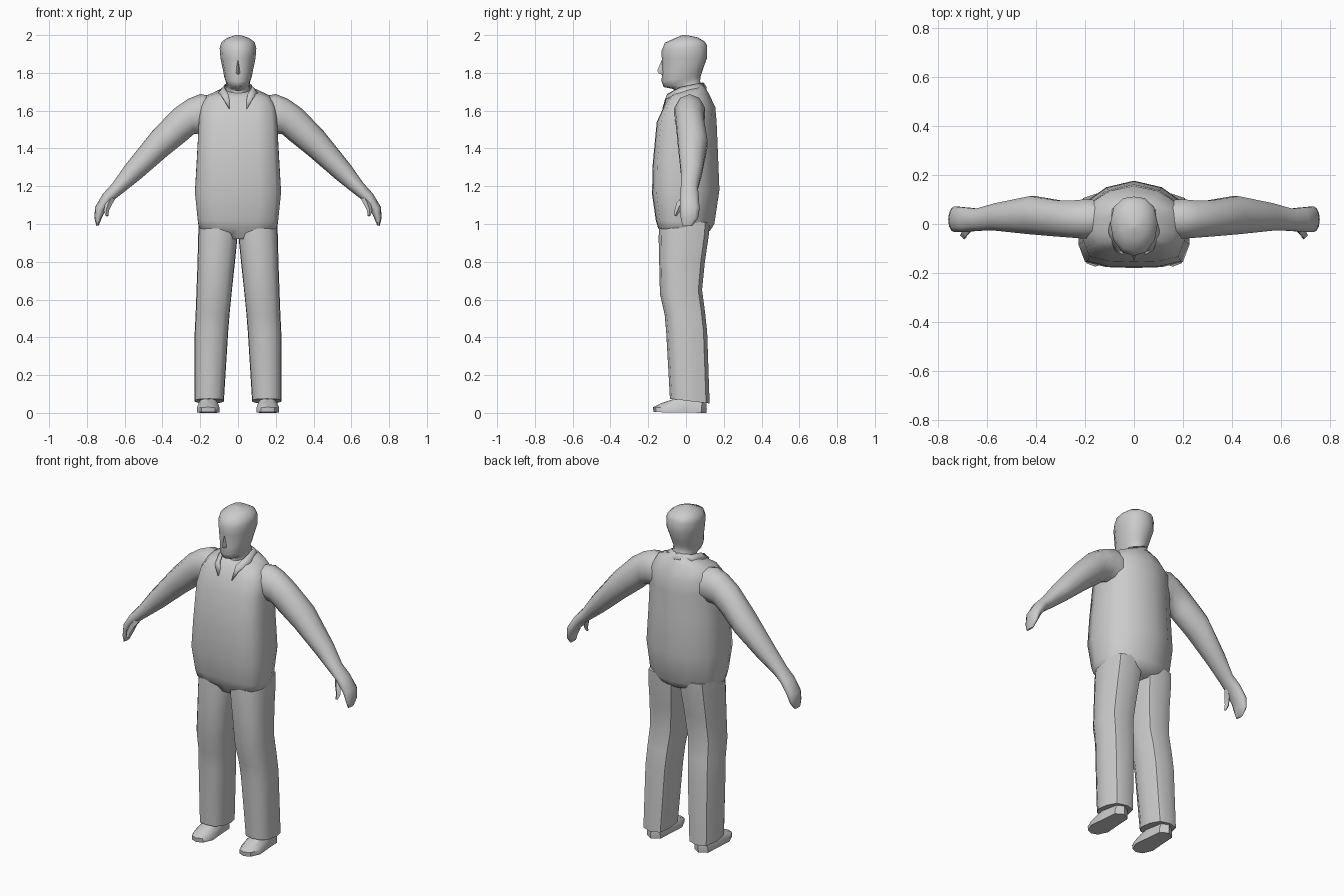
import bpy, bmesh, math
from mathutils import Vector

grey = bpy.data.materials.new("light_grey")
grey.diffuse_color = (0.6, 0.6, 0.6, 1)


def finish(name, bm, mirror=False, angle=60):
    """Turn a bmesh into a smooth-shaded, optionally mirrored object."""
    bmesh.ops.recalc_face_normals(bm, faces=bm.faces)
    me = bpy.data.meshes.new(name)
    bm.to_mesh(me)
    bm.free()
    me.materials.append(grey)
    ob = bpy.data.objects.new(name, me)
    bpy.context.collection.objects.link(ob)
    bpy.ops.object.select_all(action='DESELECT')
    ob.select_set(True)
    bpy.context.view_layer.objects.active = ob
    bpy.ops.object.shade_smooth_by_angle(angle=math.radians(angle))
    if mirror:
        ob.modifiers.new("mirror", 'MIRROR').use_mirror_merge = False
    return ob


def loft(name, rings, mirror=False, angle=60):
    """Skin a list of equally sized point rings and cap both ends."""
    bm = bmesh.new()
    loops = [[bm.verts.new(p) for p in r] for r in rings]
    n = len(loops[0])
    for a, b in zip(loops, loops[1:]):
        for i in range(n):
            j = (i + 1) % n
            bm.faces.new((a[i], a[j], b[j], b[i]))
    bm.faces.new(loops[0])
    bm.faces.new(loops[-1])
    return finish(name, bm, mirror, angle)


def ring(profile, x0, x1, yf, yb, zf, zb):
    """Fit a unit outline to a box; height runs from zf in front to zb behind."""
    return [((x0 + x1) / 2 + px * (x1 - x0) / 2, (yf + yb) / 2 + py * (yb - yf) / 2,
             zf + (zb - zf) * (py + 1) / 2) for px, py in profile]


def symmetric(half):
    """Complete a right-hand outline that starts and ends on the centre line."""
    return half + [(-x, y) for x, y in half[-2:0:-1]]


BODY = symmetric([(0, -1), (.5, -.98), (.88, -.86), (1, -.45), (1, .1), (.88, .5), (.5, .85), (0, 1)])
HEAD = symmetric([(0, -1), (.5, -.88), (.88, -.45), (1, .1), (.85, .65), (.45, .95), (0, 1)])
LEG = symmetric([(0, -1), (.62, -.9), (.97, -.5), (1, .2), (.72, .82), (0, 1)])
SHOE = symmetric([(0, -1), (.6, -.9), (1, -.5), (.85, .2), (.75, .8), (0, 1)])

# torso: (half width, front y, back y, front z, back z)
loft("torso", [ring(BODY, -w, w, yf, yb, zf, zb) for w, yf, yb, zf, zb in [
    (.12, -.11, .09, .92, .94), (.205, -.148, .128, .98, .965), (.212, -.16, .15, 1.02, 1.0),
    (.228, -.18, .177, 1.16, 1.18), (.217, -.176, .168, 1.32, 1.40), (.207, -.155, .162, 1.54, 1.54),
    (.200, -.118, .155, 1.62, 1.62), (.165, -.095, .118, 1.665, 1.695), (.085, -.07, .095, 1.69, 1.735)]])

# head and neck
loft("head", [ring(HEAD, -w, w, yf, yb, zf, zb) for w, yf, yb, zf, zb in [
    (.075, -.075, .09, 1.62, 1.66), (.064, -.055, .08, 1.705, 1.74), (.062, -.07, .075, 1.715, 1.755),
    (.064, -.118, .076, 1.725, 1.775), (.072, -.13, .08, 1.755, 1.79), (.079, -.126, .09, 1.80, 1.82),
    (.093, -.128, .112, 1.875, 1.88), (.097, -.13, .112, 1.915, 1.945), (.088, -.112, .10, 1.96, 1.965),
    (.058, -.062, .062, 1.982, 1.988), (.012, -.02, .0, 2.0, 2.0)]])

# nose
loft("nose", [[(-w, -.11, z), (0, y, z), (w, -.11, z)] for w, y, z in [
    (.008, -.128, 1.87), (.014, -.152, 1.812), (.016, -.145, 1.798), (.012, -.124, 1.79)]])

# trouser legs: (inner x, outer x, front y, back y, front z, back z)
loft("trouser_leg", [ring(LEG, *r) for r in [
    (.075, .230, -.085, .125, .075, .05), (.052, .229, -.105, .112, .43, .43),
    (.044, .224, -.113, .10, .52, .54), (.033, .220, -.138, .085, .63, .65),
    (.016, .214, -.142, .10, .80, .80), (.002, .211, -.145, .122, .93, .95),
    (.001, .206, -.14, .125, 1.01, 1.01)]], True, 50)

# shoes with flat soles
loft("shoe", [ring(SHOE, *r) for r in [
    (.098, .218, -.172, .108, .004, 0), (.098, .218, -.175, .11, .03, .02),
    (.106, .208, -.13, .108, .052, .05), (.118, .198, -.075, .10, .07, .075),
    (.122, .194, -.06, .098, .10, .10)]], True, 45)

# arms and palms: (upper x, upper z, lower x, lower z, front y, back y)
arm = [(.10, 1.67, .13, 1.48, -.06, .10), (.20, 1.688, .20, 1.48, -.064, .105),
       (.265, 1.662, .235, 1.475, -.06, .10), (.34, 1.61, .275, 1.44, -.055, .10),
       (.455, 1.49, .375, 1.36, -.046, .118), (.595, 1.315, .52, 1.235, -.03, .088),
       (.665, 1.215, .615, 1.16, -.03, .065), (.715, 1.16, .66, 1.125, -.035, .07),
       (.757, 1.09, .702, 1.07, -.035, .074), (.76, 1.03, .722, 1.03, -.03, .066),
       (.75, .99, .737, .992, -.02, .035)]
rings = []
for xu, zu, xl, zl, yf, yb in arm:
    c = Vector(((xu + xl) / 2, (yf + yb) / 2, (zu + zl) / 2))
    up = Vector((xu - xl, 0, zu - zl)) / 2
    back = Vector((0, (yb - yf) / 2, 0))
    rings.append([c + up * math.cos(t) + back * math.sin(t)
                  for t in (i * math.tau / 10 for i in range(10))])
loft("arm", rings, True)

# thumbs
loft("thumb", [[(x - s, y, z), (x, y - s, z + s * .4), (x + s, y, z), (x, y + s, z - s * .4)]
               for x, y, z, s in [(.665, .0, 1.14, .02), (.685, -.03, 1.105, .019),
                                  (.697, -.046, 1.07, .014), (.694, -.057, 1.043, .007)]], True)

# folded collar: upper and lower edge of one half, open at the throat
upper = [(.040, -.105, 1.625), (.052, -.098, 1.69), (.074, -.03, 1.725), (.068, .045, 1.74), (0, .092, 1.75)]
lower = [(.045, -.125, 1.61), (.078, -.11, 1.665), (.105, -.035, 1.695), (.095, .06, 1.71), (0, .112, 1.72)]
bm = bmesh.new()
u = [bm.verts.new(p) for p in upper]
l = [bm.verts.new(p) for p in lower]
for i in range(4):
    bm.faces.new((l[i], l[i + 1], u[i + 1], u[i]))
collar = finish("collar", bm, True)
solid = collar.modifiers.new("thickness", 'SOLIDIFY')
solid.thickness = .006
